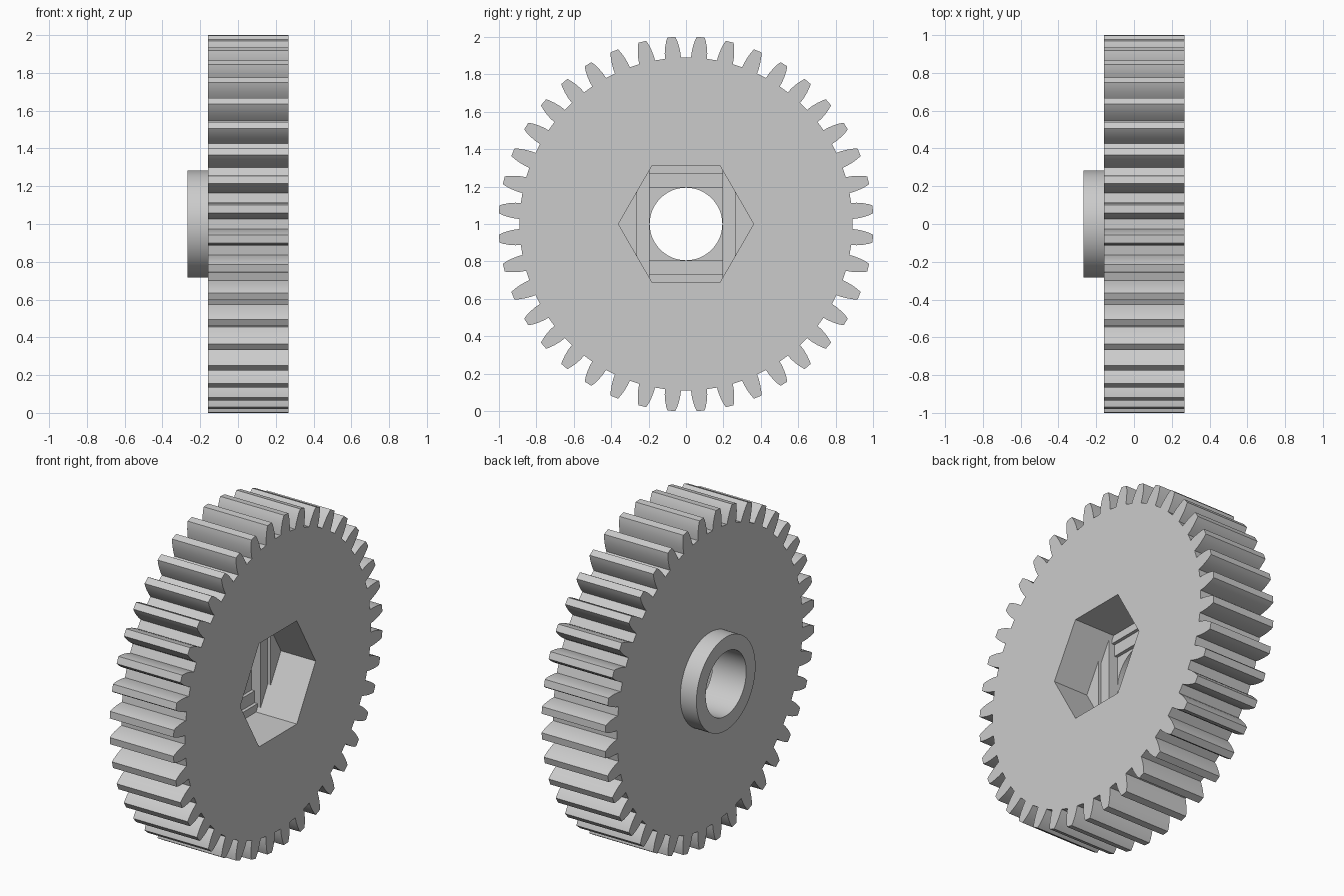
import bpy, bmesh, math

if "Cube" in bpy.data.objects:
    bpy.data.objects.remove(bpy.data.objects["Cube"])

grey = bpy.data.materials.new("light grey")
grey.use_nodes = True
colour = (0.6, 0.6, 0.6, 1)
grey.diffuse_color = colour
grey.node_tree.nodes["Principled BSDF"].inputs["Base Color"].default_value = colour

TEETH = 40
BACK, BODY_BACK, FRONT = -0.268, -0.16, 0.268   # extents along the axle
BORE, APOTHEM = 0.195, 0.313
WIDE_Y, WIDE_Z = 0.263, 0.267                   # first step of each bridge
FLOOR, STEP = 0.035, 0.02                       # pocket floor and step height


def prism(name, points, x0, x1):
    """Extrude a (y, z) outline along x, centred on the axle at z = 1."""
    bm = bmesh.new()
    face = bm.faces.new([bm.verts.new((x0, y, z + 1)) for y, z in points])
    out = bmesh.ops.extrude_face_region(bm, geom=[face])
    moved = [v for v in out["geom"] if isinstance(v, bmesh.types.BMVert)]
    bmesh.ops.translate(bm, verts=moved, vec=(x1 - x0, 0, 0))
    bmesh.ops.recalc_face_normals(bm, faces=bm.faces)
    mesh = bpy.data.meshes.new(name)
    bm.to_mesh(mesh)
    bm.free()
    mesh.materials.append(grey)
    obj = bpy.data.objects.new(name, mesh)
    bpy.context.collection.objects.link(obj)
    return obj


def circle(radius, count):
    return [(radius * math.cos(a), radius * math.sin(a))
            for a in (2 * math.pi * i / count for i in range(count))]


def box(y, z):
    return [(y, z), (-y, z), (-y, -z), (y, -z)]


def hex_slot(w):
    """Hexagon trimmed to the strip |y| < w."""
    corner = APOTHEM / math.sqrt(3)
    side = APOTHEM - (w - corner) * math.sqrt(3)
    half = [(w, side), (corner, APOTHEM), (-corner, APOTHEM), (-w, side)]
    return half + [(-y, -z) for y, z in half]


def gear_outline():
    # half angle in degrees and radius along one flank, root to tip
    flank = [(2.8, 0.89), (2.6, 0.92), (2.2, 0.953), (1.7, 0.982), (1.2, 1.002)]
    tooth = [(-a, r) for a, r in flank] + [(a, r) for a, r in reversed(flank)]
    points = []
    for i in range(TEETH):
        centre = (i + 0.5) * 360 / TEETH
        for a, r in tooth:
            t = math.radians(centre + a)
            points.append((r * math.cos(t), r * math.sin(t)))
    return points


def cut(obj, cutter):
    mod = obj.modifiers.new("cut", "BOOLEAN")
    mod.operation = "DIFFERENCE"
    mod.solver = "EXACT"
    mod.object = cutter
    bpy.context.view_layer.objects.active = obj
    bpy.ops.object.modifier_apply(modifier=mod.name)


# Toothed wheel and rear hub
wheel = prism("gear_wheel", gear_outline(), BODY_BACK, FRONT)
hub = prism("hub_collar", circle(0.283, 96), BACK, BODY_BACK)

# Hexagonal nut pocket, stepped down to the round bore
hexagon = [(2 / math.sqrt(3) * y, 2 / math.sqrt(3) * z) for y, z in circle(APOTHEM, 6)]
outlines = [hexagon, hex_slot(WIDE_Y), hex_slot(BORE), box(BORE, WIDE_Z), box(BORE, BORE)]
cutters = [prism("pocket_cutter", o, FLOOR - i * STEP, FRONT + 0.1)
           for i, o in enumerate(outlines)]
bore = prism("bore_cutter", circle(BORE - 0.001, 96), BACK - 0.1, FRONT + 0.1)
for c in cutters + [bore]:
    c.hide_render = True
    cut(wheel, c)
cut(hub, bore)
for c in cutters + [bore]:
    bpy.data.objects.remove(c)

# Smooth round walls, crisp edges
for obj in (wheel, hub):
    bpy.ops.object.select_all(action="DESELECT")
    obj.select_set(True)
    bpy.context.view_layer.objects.active = obj
    bpy.ops.object.shade_smooth_by_angle(angle=math.radians(20))
